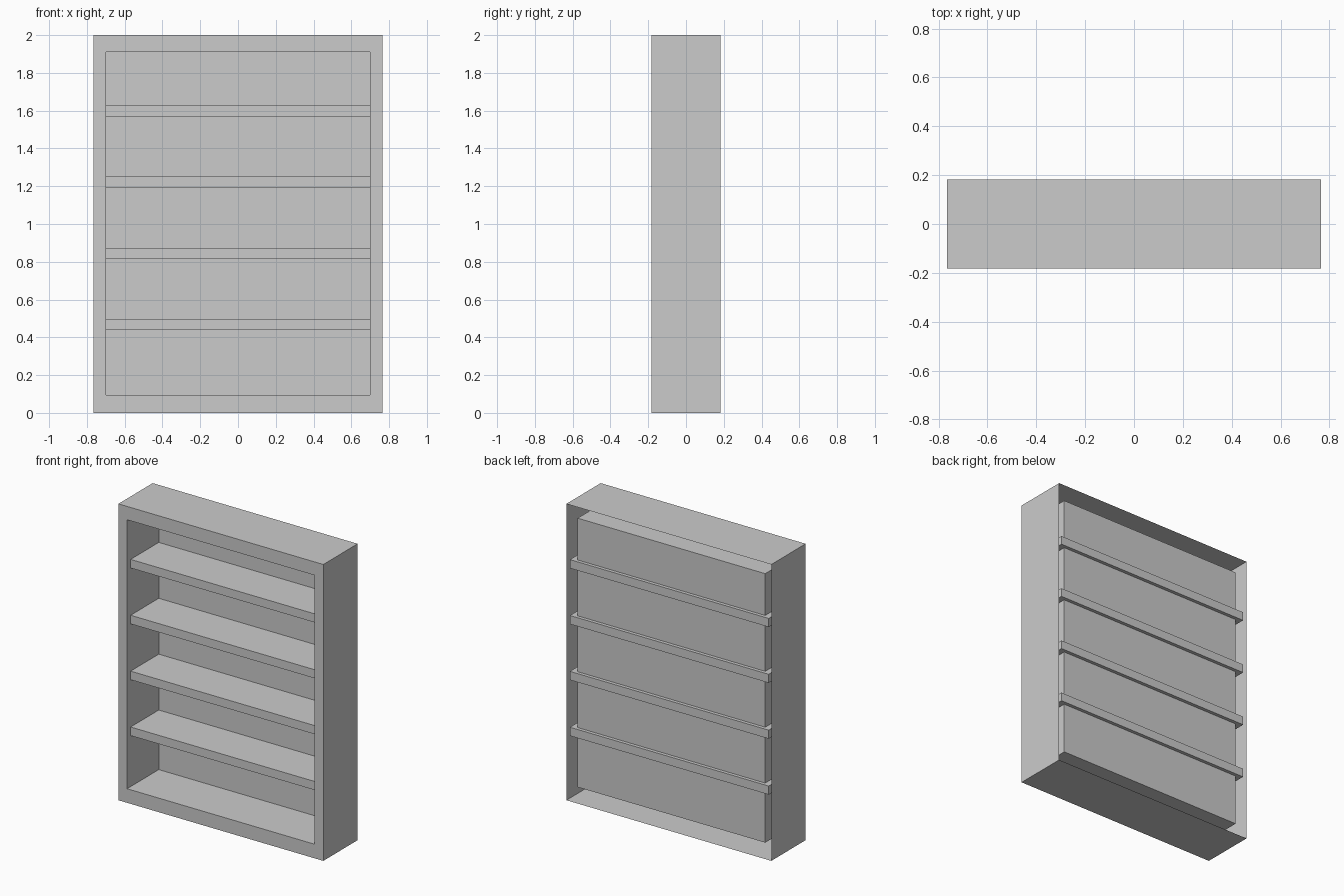
import bpy, bmesh

if "Cube" in bpy.data.objects:
    bpy.data.objects.remove(bpy.data.objects["Cube"])

W, D, H = 0.765, 0.183, 2.0             # half width, half depth, height
IW, IZ0, IZ1, IY = 0.70, 0.095, 1.91, 0.155   # recess half width, bottom, top, back


def add_object(name, bm):
    mesh = bpy.data.meshes.new(name)
    bm.to_mesh(mesh)
    bm.free()
    obj = bpy.data.objects.new(name, mesh)
    bpy.context.collection.objects.link(obj)
    return obj


# Bookcase shell: outer walls (open at the rear), front frame and recessed tray
def build_carcass():
    bm = bmesh.new()

    def ring(hw, z0, z1, y):
        return [bm.verts.new((x, y, z)) for x, z in
                ((-hw, z0), (hw, z0), (hw, z1), (-hw, z1))]

    rings = [ring(W, 0, H, D), ring(W, 0, H, -D),
             ring(IW, IZ0, IZ1, -D), ring(IW, IZ0, IZ1, IY)]
    for a, b in zip(rings, rings[1:]):
        for i in range(4):
            j = (i + 1) % 4
            bm.faces.new((a[i], a[j], b[j], b[i]))
    bm.faces.new(rings[-1])
    bm.normal_update()
    # make the back panel, and with it the whole shell, face the front
    if bm.faces[:][-1].normal.y > 0:
        bmesh.ops.reverse_faces(bm, faces=bm.faces[:])
    bmesh.ops.recalc_face_normals(bm, faces=bm.faces[:])
    return add_object("bookcase_shell", bm)


# Shelf board, running through the tray walls and out of the back panel
def build_shelf(name, z0, z1, hw=0.742, y0=-0.145, y1=0.178):
    bm = bmesh.new()
    bmesh.ops.create_cube(bm, size=1)
    for v in bm.verts:
        v.co = (v.co.x * 2 * hw,
                y1 if v.co.y > 0 else y0,
                z1 if v.co.z > 0 else z0)
    return add_object(name, bm)


build_carcass()
for i in range(4):
    z = 0.468 + i * 0.377
    build_shelf(f"shelf_{i + 1}", z - 0.029, z + 0.029)
